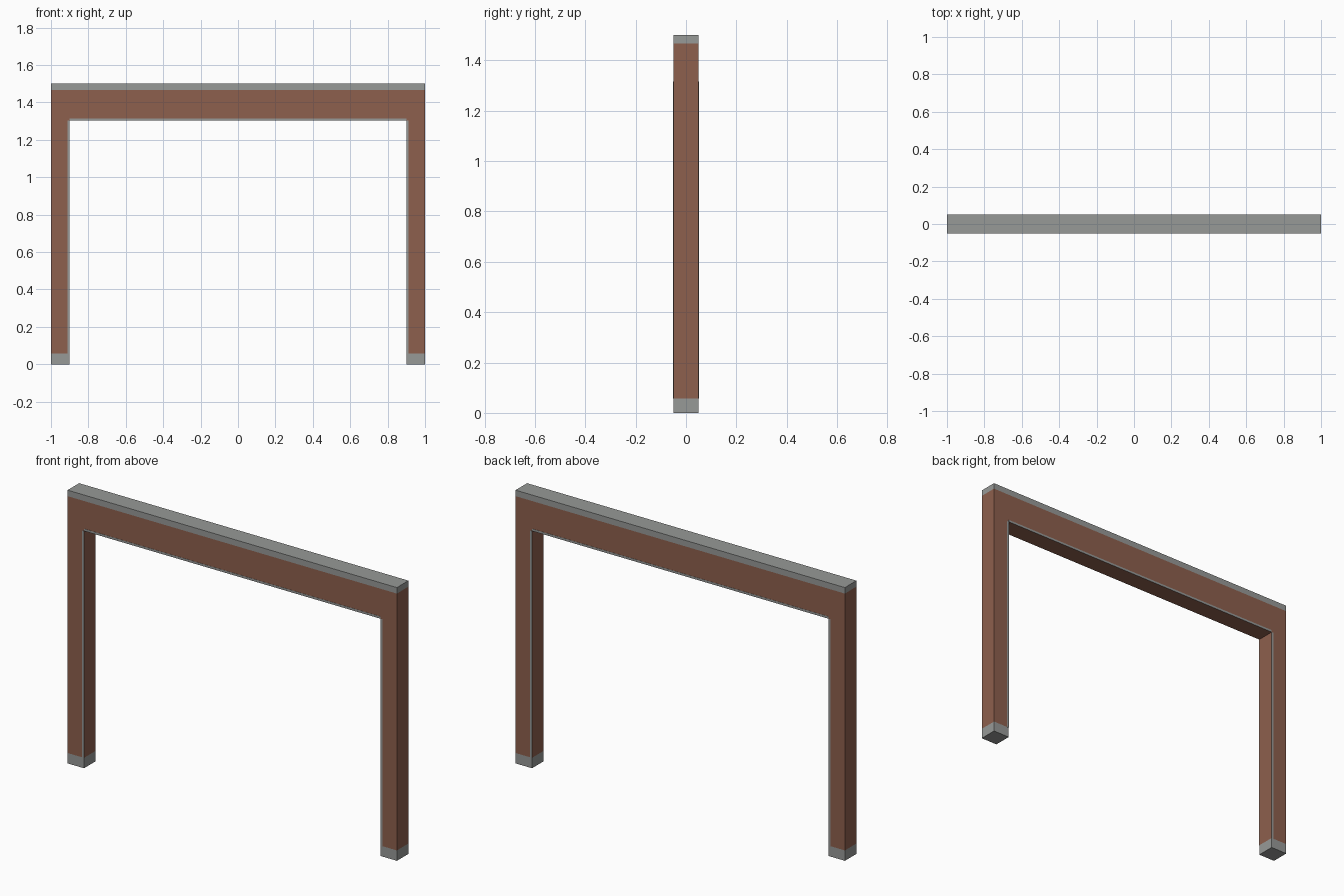
import bpy

cube = bpy.data.objects.get("Cube")
if cube:
    bpy.data.objects.remove(cube, do_unlink=True)


def material(name, color):
    mat = bpy.data.materials.new(name)
    mat.use_nodes = True
    mat.diffuse_color = (*color, 1)
    mat.node_tree.nodes["Principled BSDF"].inputs["Base Color"].default_value = (*color, 1)
    return mat


BROWN = material("brown cladding", (0.27, 0.115, 0.075))
GREY = material("grey metal", (0.31, 0.32, 0.31))


def box(name, x, y, z, mat):
    """Box spanning the given (low, high) ranges."""
    spans = [sorted(s) for s in (x, y, z)]
    bpy.ops.mesh.primitive_cube_add(size=1)
    ob = bpy.context.object
    ob.name = name
    for v in ob.data.vertices:
        v.co = [lo if c < 0 else hi for c, (lo, hi) in zip(v.co, spans)]
    ob.data.materials.append(mat)
    return ob


# Main levels and widths
DEPTH = 0.05
INNER, OUTER = 0.9, 1.0
FOOT, SOFFIT, CAP, TOP = 0.057, 1.303, 1.467, 1.5
TRIM, PROUD = 0.012, 0.001
full = (-DEPTH, DEPTH)

# Posts: foot, clad shaft and cap on each side
for label, s in (("left", 1), ("right", -1)):
    width = (s * INNER, s * OUTER)
    box(label + "_post_foot", width, full, (0, FOOT), GREY)
    box(label + "_post_shaft", width, full, (FOOT, CAP), BROWN)
    box(label + "_post_cap", width, full, (CAP, TOP), GREY)

# Crossbeam with its capping
span = (-INNER, INNER)
box("crossbeam", span, full, (SOFFIT, CAP), BROWN)
box("crossbeam_cap", span, full, (CAP, TOP), GREY)

# Thin edge trims around the opening, front and back
for face, d in (("front", -1), ("back", 1)):
    plate = (d * DEPTH, d * (DEPTH + PROUD))
    box(face + "_beam_trim", span, plate, (SOFFIT, SOFFIT + TRIM), GREY)
    for label, s in (("left", 1), ("right", -1)):
        box(f"{face}_{label}_post_trim", (s * INNER, s * (INNER + TRIM)),
            plate, (FOOT, SOFFIT), GREY)
